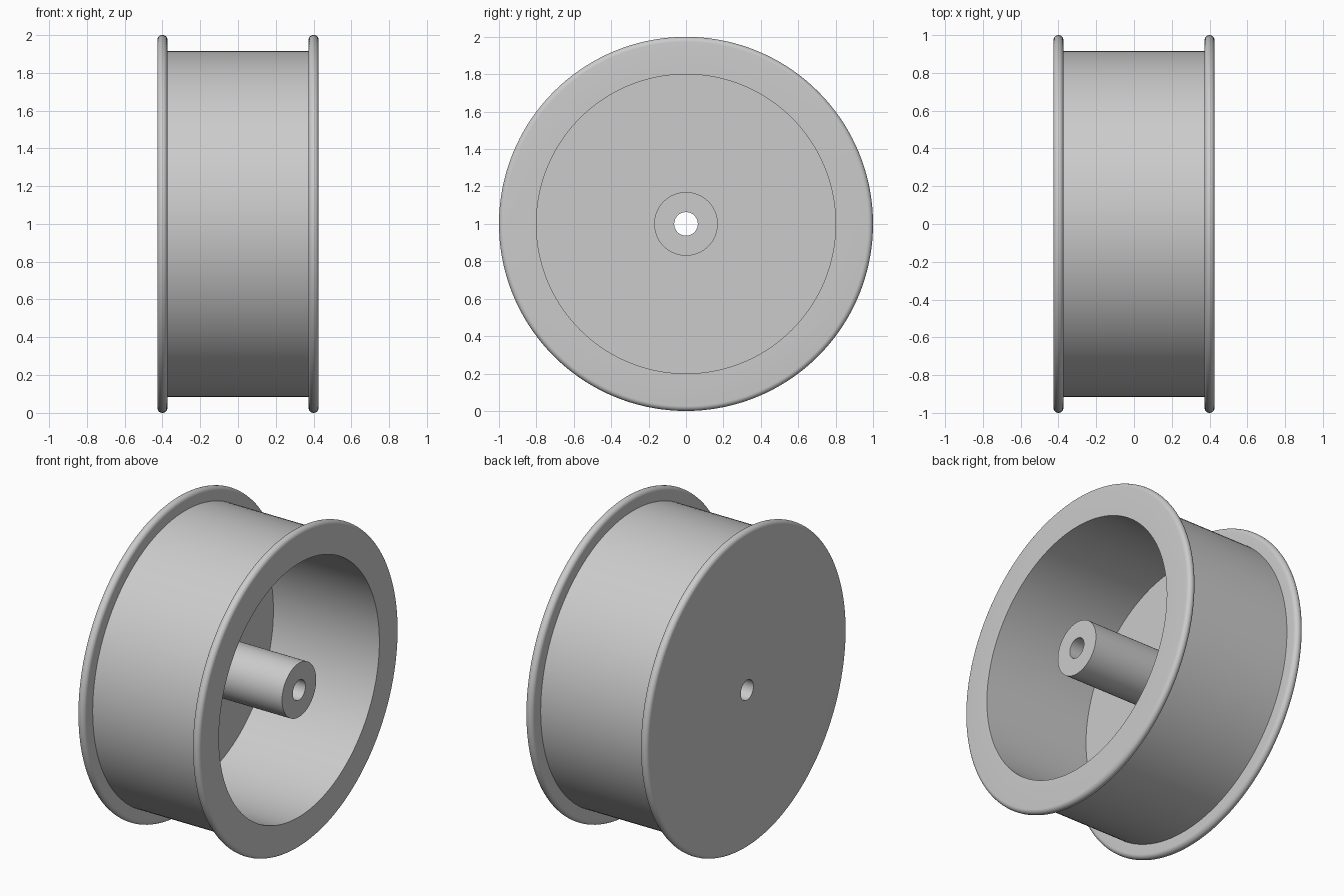
import bpy
import bmesh
from math import cos, sin, pi, radians

default_cube = bpy.data.objects.get("Cube")
if default_cube:
    bpy.data.objects.remove(default_cube, do_unlink=True)

# Main dimensions, with radii measured from the axle
DRUM_R = 0.915
INNER_R = 0.80
HUB_R = 0.17
BORE_R = 0.063
FLANGE_X = 0.40      # middle of each flange
BEAD = 0.0265        # half thickness of a flange
FLANGE_R = 1.0
FACE_X = FLANGE_X + BEAD
FLOOR_X = -0.313     # inside of the closed end

grey = bpy.data.materials.new("plain_grey")
grey.use_nodes = True
grey.diffuse_color = (0.6, 0.6, 0.6, 1)
grey.node_tree.nodes["Principled BSDF"].inputs["Base Color"].default_value = (0.6, 0.6, 0.6, 1)


def lathe(name, profile, steps=144):
    """Revolve a closed (x, radius) outline around the axle."""
    bm = bmesh.new()
    verts = [bm.verts.new((x, 0, r)) for x, r in profile]
    edges = [bm.edges.new((v, verts[i - 1])) for i, v in enumerate(verts)]
    bmesh.ops.spin(bm, geom=verts + edges, cent=(0, 0, 0), axis=(1, 0, 0),
                   angle=2 * pi, steps=steps)
    bmesh.ops.remove_doubles(bm, verts=bm.verts, dist=1e-5)
    bmesh.ops.recalc_face_normals(bm, faces=bm.faces)
    mesh = bpy.data.meshes.new(name)
    bm.to_mesh(mesh)
    bm.free()
    mesh.materials.append(grey)
    obj = bpy.data.objects.new(name, mesh)
    obj.location.z = FLANGE_R
    bpy.context.collection.objects.link(obj)
    bpy.ops.object.select_all(action="DESELECT")
    obj.select_set(True)
    bpy.context.view_layer.objects.active = obj
    bpy.ops.object.shade_smooth_by_angle(angle=radians(30))
    return obj


def flange_edge(centre_x, steps=14):
    """Rounded outer edge of a flange, from its -x side to its +x side."""
    angles = [pi - pi * i / steps for i in range(steps + 1)]
    return [(centre_x + BEAD * cos(a), FLANGE_R - BEAD + BEAD * sin(a)) for a in angles]


# Drum with two rounded flanges, closed at -x and open at +x
lathe("wheel_rim", [
    (-FACE_X, BORE_R),
    *flange_edge(-FLANGE_X),
    (-FLANGE_X + BEAD, DRUM_R),
    (FLANGE_X - BEAD, DRUM_R),
    *flange_edge(FLANGE_X),
    (FACE_X, INNER_R),
    (FLOOR_X, INNER_R),
    (FLOOR_X, HUB_R),
    (FLOOR_X, BORE_R),
])

# Hollow hub reaching from the closed end to the open face
lathe("axle_hub", [
    (FLOOR_X, BORE_R),
    (FLOOR_X, HUB_R),
    (FACE_X, HUB_R),
    (FACE_X, BORE_R),
])
